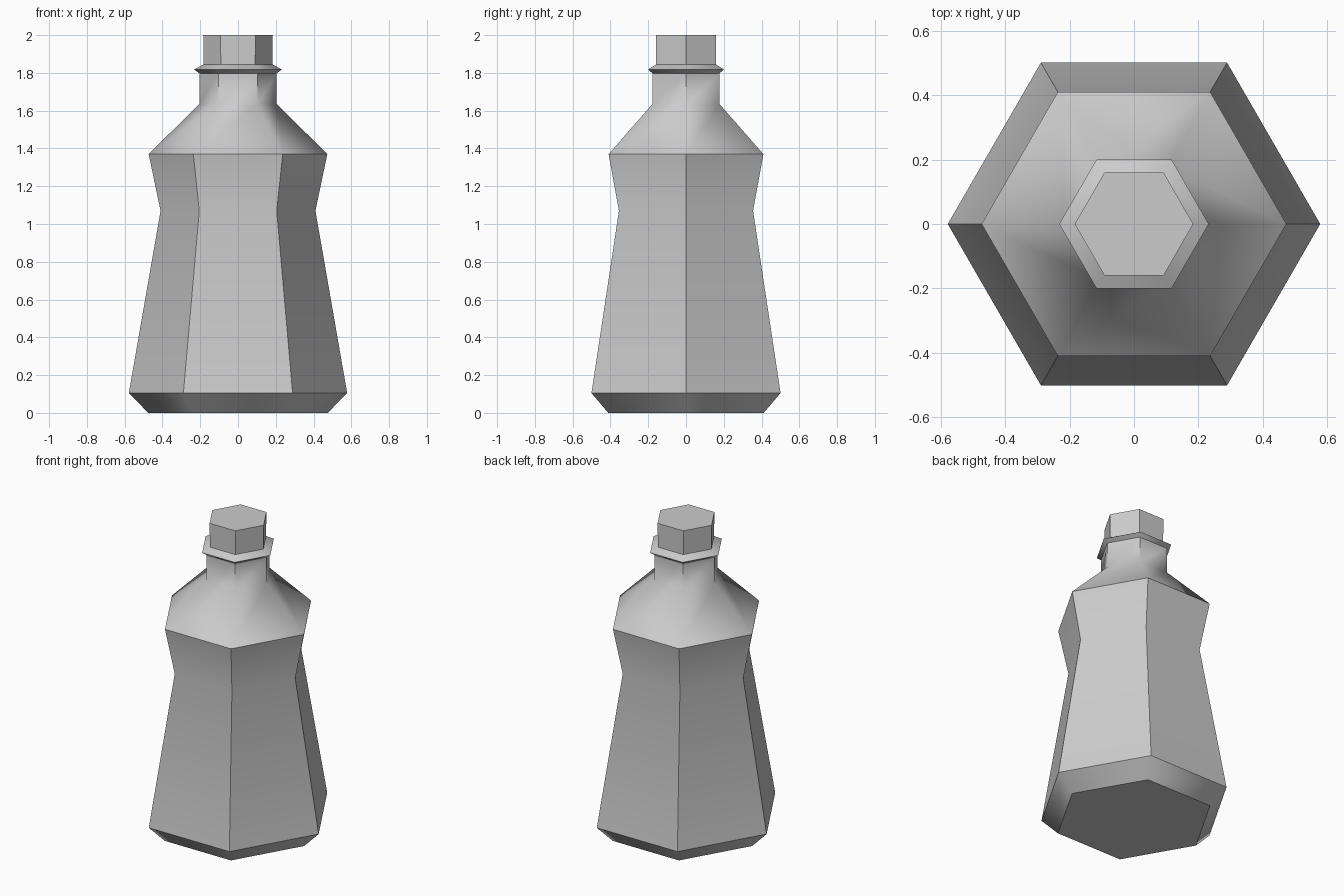
import bpy, bmesh, math

if "Cube" in bpy.data.objects:
    bpy.data.objects.remove(bpy.data.objects["Cube"])

SIDES = 6


def hex_lathe(name, profile, close_bottom=False, close_top=False):
    """Stack six-sided rings of (radius, height), corners on the x axis."""
    bm = bmesh.new()
    rings = []
    for r, z in profile:
        rings.append([bm.verts.new((r * math.cos(i * math.tau / SIDES),
                                    r * math.sin(i * math.tau / SIDES), z))
                      for i in range(SIDES)])
    for low, high in zip(rings, rings[1:]):
        for i in range(SIDES):
            j = (i + 1) % SIDES
            bm.faces.new((low[i], low[j], high[j], high[i]))
    if close_bottom:
        bm.faces.new(rings[0][::-1])
    if close_top:
        bm.faces.new(rings[-1])
    mesh = bpy.data.meshes.new(name)
    bm.to_mesh(mesh)
    bm.free()
    obj = bpy.data.objects.new(name, mesh)
    bpy.context.collection.objects.link(obj)
    bpy.ops.object.select_all(action='DESELECT')
    obj.select_set(True)
    bpy.context.view_layer.objects.active = obj
    bpy.ops.object.shade_smooth_by_angle(angle=math.radians(45))
    return obj


# Bottle: chamfered base, waist, shoulder, neck and collar
hex_lathe("bottle_body", [(0.475, 0), (0.578, 0.105), (0.41, 1.07), (0.473, 1.37),
                          (0.205, 1.635), (0.205, 1.798), (0.232, 1.818),
                          (0.182, 1.845)], close_bottom=True)

# Mouth piece above the collar, joined to the open neck
hex_lathe("bottle_mouth", [(0.182, 1.845), (0.184, 2.0)], close_top=True)
